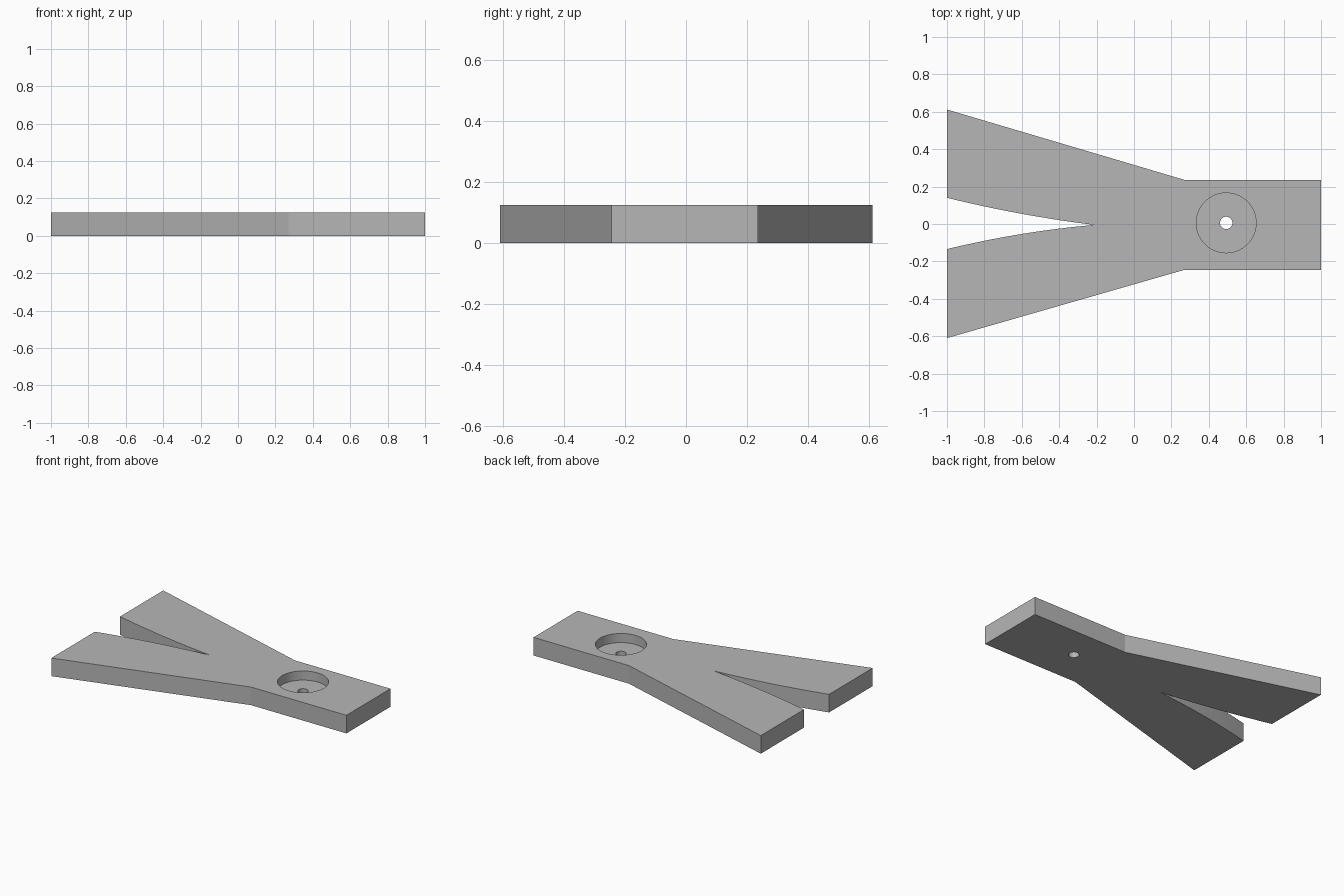
import bpy
import bmesh
import math
from mathutils import Vector

cube = bpy.data.objects.get("Cube")
if cube:
    bpy.data.objects.remove(cube, do_unlink=True)

THICK = 0.125
POCKET_FLOOR = 0.062
HOLE_X, HOLE_Y = 0.493, 0.006

grey = bpy.data.materials.new("mid_grey")
grey.use_nodes = True
colour = (0.47, 0.47, 0.47, 1)
grey.diffuse_color = colour
grey.node_tree.nodes["Principled BSDF"].inputs["Base Color"].default_value = colour


def curve(start, control, end, steps=16):
    """Points along a quadratic curve."""
    a, b, c = Vector(start), Vector(control), Vector(end)
    return [a.lerp(b, i / steps).lerp(b.lerp(c, i / steps), i / steps)
            for i in range(steps + 1)]


def prism(name, outline, bottom, top):
    """Extrude a flat outline upwards into a solid."""
    bm = bmesh.new()
    face = bm.faces.new([bm.verts.new((p[0], p[1], bottom)) for p in outline])
    result = bmesh.ops.extrude_face_region(bm, geom=[face])
    raised = [v for v in result["geom"] if isinstance(v, bmesh.types.BMVert)]
    bmesh.ops.translate(bm, vec=(0, 0, top - bottom), verts=raised)
    bmesh.ops.recalc_face_normals(bm, faces=bm.faces)
    mesh = bpy.data.meshes.new(name)
    bm.to_mesh(mesh)
    bm.free()
    obj = bpy.data.objects.new(name, mesh)
    obj.data.materials.append(grey)
    bpy.context.collection.objects.link(obj)
    return obj


def drill(body, name, radius, bottom, top, sides=64):
    """Cut a round hole into the body."""
    ring = [(HOLE_X + radius * math.cos(math.tau * i / sides),
             HOLE_Y + radius * math.sin(math.tau * i / sides))
            for i in range(sides)]
    cutter = prism(name, ring, bottom, top)
    cutter.hide_render = True
    mod = body.modifiers.new(name, "BOOLEAN")
    mod.operation = "DIFFERENCE"
    mod.solver = "EXACT"
    mod.object = cutter
    bpy.context.view_layer.objects.active = body
    bpy.ops.object.modifier_apply(modifier=mod.name)
    bpy.data.objects.remove(cutter, do_unlink=True)


# Forked plate: straight shank, two flared legs and a curved slit between them
tip = (-0.21, -0.005)
lower_slit = curve((-1, -0.134), (-0.6, -0.038), tip)
upper_slit = curve(tip, (-0.6, 0.042), (-1, 0.14))
outline = ([(1, 0.236), (1, -0.245), (0.27, -0.245), (-1, -0.61)]
           + lower_slit + upper_slit[1:]
           + [(-1, 0.612), (0.27, 0.236)])
plate = prism("forked_plate", outline, 0, THICK)

# Round pocket with a smaller hole through its floor
drill(plate, "pocket_cutter", 0.16, POCKET_FLOOR, THICK + 0.1)
drill(plate, "hole_cutter", 0.033, -0.1, THICK + 0.1)

bpy.ops.object.select_all(action="DESELECT")
plate.select_set(True)
bpy.context.view_layer.objects.active = plate
bpy.ops.object.shade_smooth_by_angle(angle=math.radians(12))
